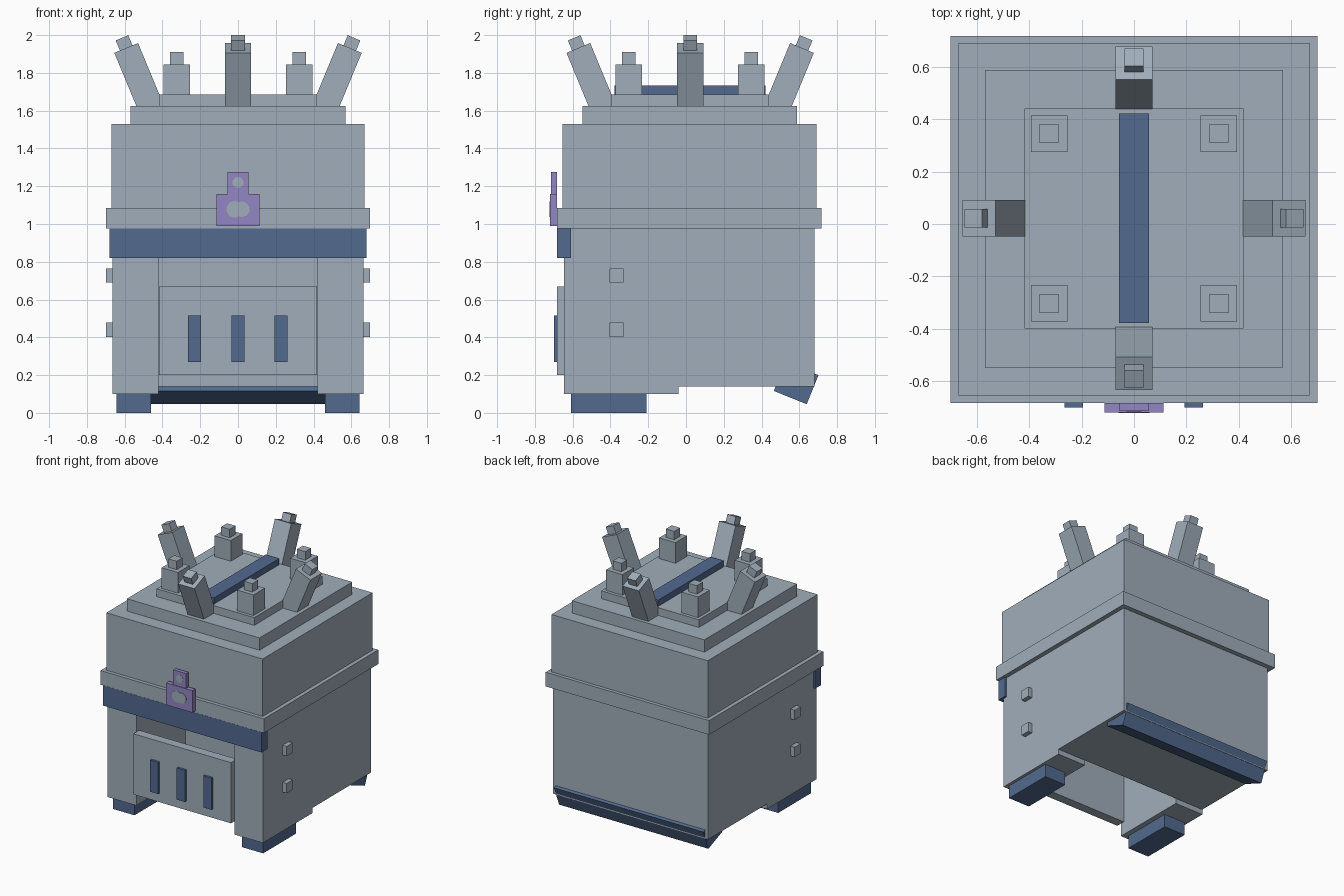
import bpy, bmesh, math
from mathutils import Matrix, Vector

cube = bpy.data.objects.get("Cube")
if cube:
    bpy.data.objects.remove(cube, do_unlink=True)


def material(name, rgb):
    m = bpy.data.materials.new(name)
    m.use_nodes = True
    m.diffuse_color = (*rgb, 1)
    for n in m.node_tree.nodes:
        if n.type == 'BSDF_PRINCIPLED':
            n.inputs["Base Color"].default_value = (*rgb, 1)
    return m


GREY = material("light_grey", (0.352, 0.423, 0.491))
BLUE = material("slate_blue", (0.084, 0.144, 0.275))
PURPLE = material("soft_purple", (0.292, 0.238, 0.552))


def finish(name, bm, mat):
    mesh = bpy.data.meshes.new(name)
    bm.to_mesh(mesh)
    bm.free()
    mesh.materials.append(mat)
    obj = bpy.data.objects.new(name, mesh)
    bpy.context.collection.objects.link(obj)
    return obj


def add_box(bm, x, y, z, transform=Matrix()):
    """Add a box given its (min, max) range on each axis."""
    centre = Vector([(r[0] + r[1]) / 2 for r in (x, y, z)])
    size = [r[1] - r[0] for r in (x, y, z)]
    bmesh.ops.create_cube(bm, size=1, matrix=transform @ Matrix.Translation(centre)
                          @ Matrix.Diagonal((*size, 1)))


def box(name, x, y, z, mat=GREY, transform=Matrix()):
    bm = bmesh.new()
    add_box(bm, x, y, z, transform)
    return finish(name, bm, mat)


def sym(half, centre=0):
    return (centre - half, centre + half)


# Lower body: hollow at the front between two side walls
box("rear_body", sym(0.665), (-0.04, 0.68), (0.14, 0.98))
box("front_lintel", sym(0.42), (-0.645, -0.04), (0.82, 0.98))
box("front_panel", sym(0.418), (-0.682, -0.61), (0.2, 0.67))
box("front_band", sym(0.68), (-0.684, -0.61), (0.82, 0.976), BLUE)
for i, x in enumerate((-0.23, 0, 0.228)):
    box(f"panel_slot_{i + 1}", sym(0.035, x), (-0.70, -0.68), (0.27, 0.515), BLUE)

for side, s in (("left", 1), ("right", -1)):
    def span(a, b):
        return tuple(sorted((s * a, s * b)))
    box(f"{side}_wall", span(0.42, 0.665), (-0.645, -0.04), (0.10, 0.98))
    box(f"{side}_foot", span(0.46, 0.643), (-0.61, -0.21), (0, 0.10), BLUE)
    for level, z in (("lower", 0.44), ("upper", 0.727)):
        box(f"{side}_{level}_stud", span(0.66, 0.70), sym(0.037, -0.367), sym(0.038, z))

# Tilted flap under the back edge
tilt = Matrix.Translation((0, 0.583, 0.158)) @ Matrix.Rotation(math.radians(-22), 4, 'X')
box("rear_flap", sym(0.64), sym(0.094), sym(0.083), BLUE, tilt)

# Collar, upper body and stepped top
box("collar", sym(0.70), (-0.683, 0.717), (0.975, 1.085))
box("upper_body", sym(0.67), (-0.655, 0.69), (1.085, 1.53))
box("lower_step", sym(0.568), (-0.548, 0.587), (1.53, 1.625))
box("upper_step", sym(0.418), (-0.398, 0.44), (1.625, 1.685))
box("top_bar", sym(0.057), (-0.378, 0.422), (1.685, 1.733), BLUE)

# Upright posts on the top corners
for x in (-0.324, 0.324):
    for y in (-0.303, 0.345):
        bm = bmesh.new()
        add_box(bm, sym(0.07, x), sym(0.07, y), (1.685, 1.845))
        add_box(bm, sym(0.036, x), sym(0.036, y), (1.845, 1.91))
        finish("upright_post", bm, GREY)

# Leaning posts, one in the middle of each edge
lean = (Matrix.Translation((0.592, 0, 1.932))
        @ Matrix.Rotation(math.radians(22.5), 4, 'Y'))
for i in range(4):
    turn = Matrix.Translation((0, 0.022, 0)) @ Matrix.Rotation(i * math.pi / 2, 4, 'Z')
    bm = bmesh.new()
    add_box(bm, sym(0.068), sym(0.07), (-0.36, 0), turn @ lean)
    add_box(bm, sym(0.036), sym(0.036), (0, 0.058), turn @ lean)
    finish("leaning_post", bm, GREY)

# Front latch with round inlays
box("latch_base", sym(0.113), (-0.719, -0.683), (0.99, 1.16), PURPLE)
box("latch_top", sym(0.055), (-0.714, -0.684), (1.16, 1.275), PURPLE)
for x, y, z, r in ((-0.017, -0.719, 1.078, 0.045), (0.02, -0.7195, 1.078, 0.042),
                   (0, -0.714, 1.22, 0.03)):
    bm = bmesh.new()
    bmesh.ops.create_cone(bm, cap_ends=True, segments=10, radius1=r, radius2=r, depth=0.004,
                          matrix=Matrix.Translation((x, y, z))
                          @ Matrix.Rotation(math.pi / 2, 4, 'X'))
    finish("latch_inlay", bm, GREY)
